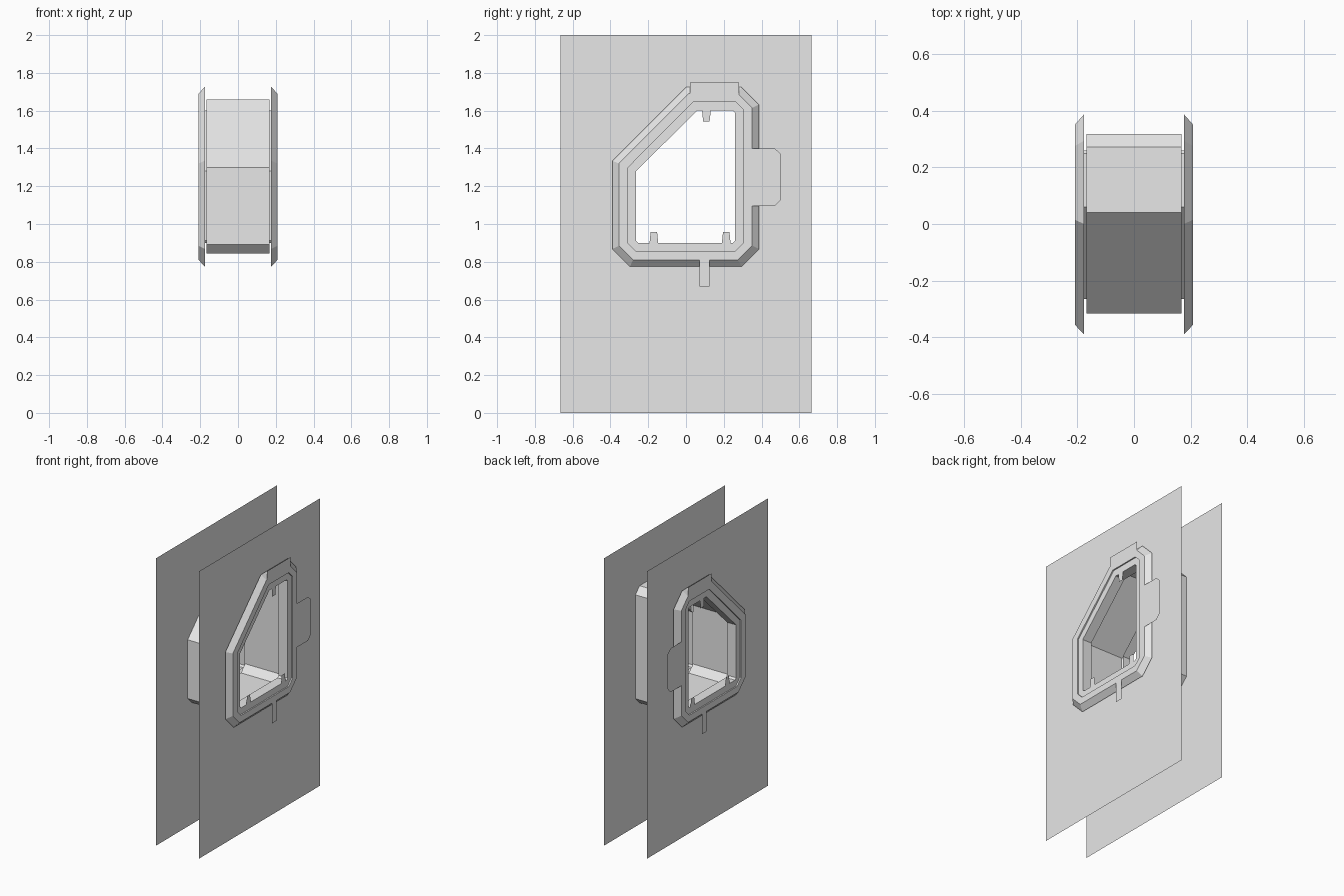
import bpy
import bmesh

cube = bpy.data.objects.get("Cube")
if cube:
    bpy.data.objects.remove(cube, do_unlink=True)

grey = bpy.data.materials.new("light_grey")
grey.use_nodes = True
colour = (0.8, 0.8, 0.8, 1)
grey.diffuse_color = colour
grey.node_tree.nodes["Principled BSDF"].inputs["Base Color"].default_value = colour

WALL, BACK, FACE, STEP, JAMB = 0.167, 0.176, 0.209, 0.2, 0.13


def finish(name, bm, mirror=True):
    mesh = bpy.data.meshes.new(name)
    bm.to_mesh(mesh)
    bm.free()
    mesh.materials.append(grey)
    obj = bpy.data.objects.new(name, mesh)
    bpy.context.collection.objects.link(obj)
    if mirror:
        obj.modifiers.new("other_side", "MIRROR").use_axis[0] = True
    return obj


def outline(left, bottom, right, top, cut, slope_y, slope_z):
    """Window outline in (y, z): clipped corners and one long slope."""
    return [(left, bottom + cut), (left + cut, bottom), (right - cut, bottom),
            (right, bottom + cut), (right, top - cut), (right - cut, top),
            (slope_y, top), (left, slope_z)]


def ring(bm, points, x):
    return [bm.verts.new((x, y, z)) for y, z in points]


def loft(name, sections, mirror=True):
    bm = bmesh.new()
    rings = [ring(bm, pts, x) for pts, x in sections]
    for a, b in zip(rings, rings[1:]):
        for i in range(len(a)):
            j = (i + 1) % len(a)
            bm.faces.new((a[i], a[j], b[j], b[i]))
    return finish(name, bm, mirror)


def sheet(name, points, x):
    bm = bmesh.new()
    bm.faces.new(ring(bm, points, x))
    return finish(name, bm)


def rect(y0, z0, y1, z1):
    return [(y0, z0), (y1, z0), (y1, z1), (y0, z1)]


base = outline(-0.39, 0.775, 0.387, 1.725, 0.093, 0.0, 1.335)
rim = outline(-0.355, 0.81, 0.35, 1.69, 0.075, 0.015, 1.32)
inner = outline(-0.306, 0.855, 0.303, 1.648, 0.043, 0.04, 1.3)
opening = outline(-0.265, 0.9, 0.26, 1.6, 0.012, 0.06, 1.28)
shaft = outline(-0.315, 0.845, 0.318, 1.66, 0.046, 0.04, 1.3)

# Wall sheets with the window cut out
bm = bmesh.new()
edges = []
for pts in (rect(-0.665, 0, 0.665, 2), shaft):
    loop = ring(bm, pts, WALL)
    edges += [bm.edges.new((loop[i - 1], loop[i])) for i in range(len(loop))]
bmesh.ops.triangle_fill(bm, edges=edges, use_beauty=True, normal=(1, 0, 0))
finish("wall", bm)

# Shaft joining the two walls
loft("window_shaft", [(shaft, WALL), (shaft, -WALL)], mirror=False)

# Bevelled frame with a stepped rim and a jamb reaching into the shaft
loft("window_frame", [(base, BACK), (rim, FACE), (inner, FACE),
                      (inner, STEP), (opening, STEP), (opening, JAMB)])

# Flat plates on the frame
PLATE, SLOT = FACE + 0.001, FACE + 0.003
sheet("top_plate", [(0.02, 1.68), (0.28, 1.68), (0.28, 1.75), (0.02, 1.75)], PLATE)
sheet("top_slot", rect(0.08, 1.677, 0.22, 1.705), SLOT)
sheet("hinge_plate", [(0.345, 1.095), (0.47, 1.095), (0.503, 1.13),
                      (0.503, 1.37), (0.47, 1.4), (0.345, 1.4)], PLATE)
sheet("latch_plate", rect(0.072, 0.67, 0.125, 0.85), PLATE)
sheet("latch_slot", rect(0.086, 0.71, 0.111, 0.85), SLOT)

# Small tapered clips around the opening
for name, y, z, d in (("lower_front_clip", -0.17, 0.9, 1),
                      ("lower_back_clip", 0.213, 0.9, 1),
                      ("upper_clip", 0.108, 1.6, -1)):
    pts = [(y - d * 0.023, z), (y + d * 0.023, z),
           (y + d * 0.017, z + d * 0.057), (y - d * 0.017, z + d * 0.057)]
    sheet(name, pts, STEP)
